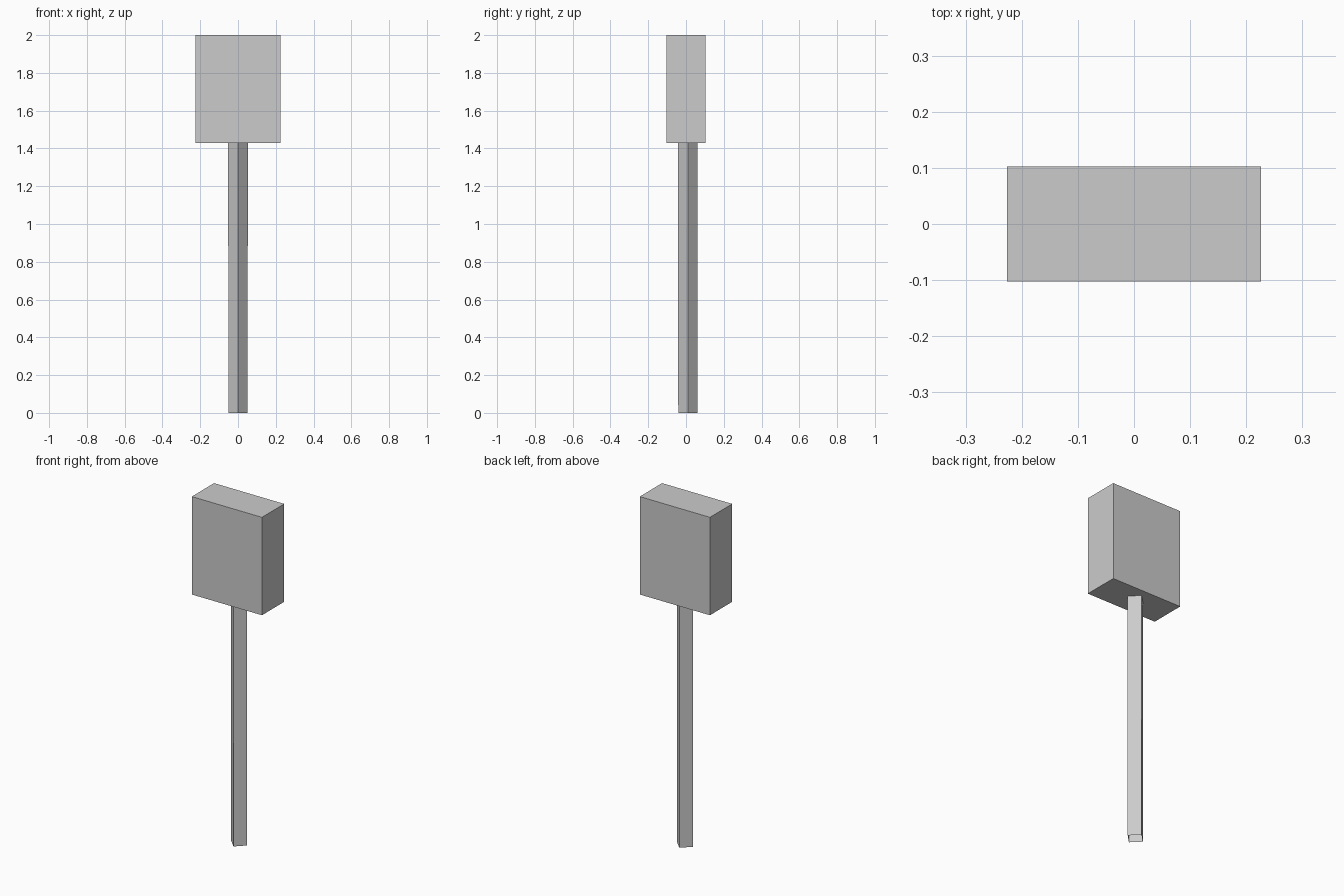
import bpy
import math

cube = bpy.data.objects.get("Cube")
if cube:
    bpy.data.objects.remove(cube, do_unlink=True)

# One plain grey for everything
grey = bpy.data.materials.new("light_grey")
grey.use_nodes = True
colour = (0.6, 0.6, 0.6, 1.0)
grey.diffuse_color = colour
grey.node_tree.nodes["Principled BSDF"].inputs["Base Color"].default_value = colour


def finish(name):
    obj = bpy.context.object
    obj.name = name
    obj.data.materials.append(grey)
    return obj


# Box head on top of the post
head_bottom, head_top = 1.43, 2.0
bpy.ops.mesh.primitive_cube_add(size=1, location=(0, 0, (head_bottom + head_top) / 2))
head = finish("head_box")
head.scale = (0.452, 0.205, head_top - head_bottom)

# Square post, set corner to the front, open at both ends
bpy.ops.mesh.primitive_cone_add(
    vertices=4, radius1=0.051, radius2=0.052, depth=head_bottom,
    end_fill_type='NOTHING', location=(0, 0.01, head_bottom / 2))
post = finish("post")

# Keep one corner of the post pointing straight forward
first = post.data.vertices[0].co
post.rotation_euler.z = -math.pi / 2 - math.atan2(first.y, first.x)

# Remove the end caps if the primitive made any
import bmesh
bm = bmesh.new()
bm.from_mesh(post.data)
caps = [f for f in bm.faces if abs(f.normal.z) > 0.9]
bmesh.ops.delete(bm, geom=caps, context='FACES_ONLY')
bm.to_mesh(post.data)
bm.free()
